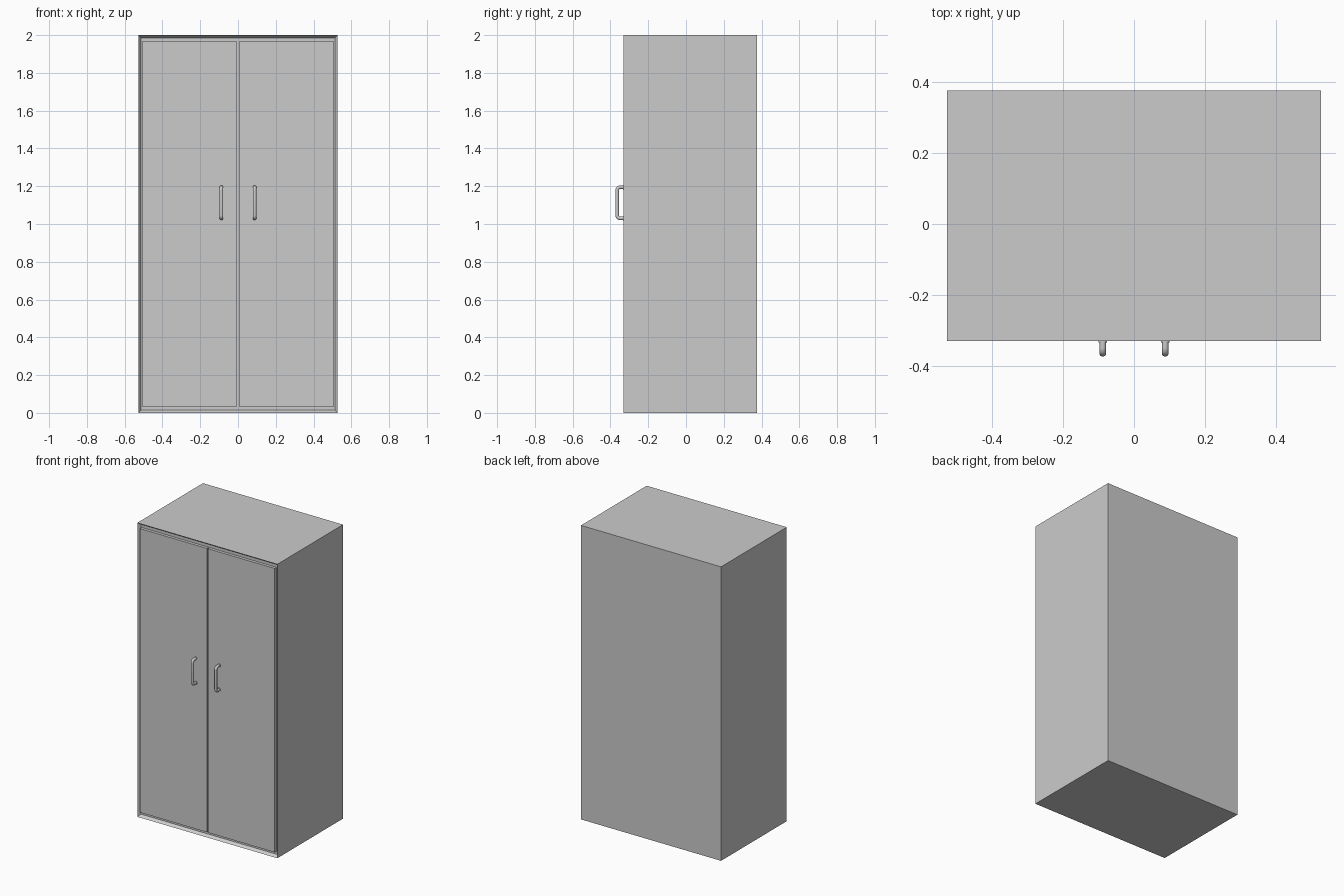
import bpy, bmesh, math
from mathutils import Vector

if "Cube" in bpy.data.objects:
    bpy.data.objects.remove(bpy.data.objects["Cube"])

W, FRONT, BACK, H = 0.527, -0.33, 0.376, 2.0   # half width, front y, back y, height
RIM, RECESS = 0.02, 0.02                       # frame thickness, door thickness
HANDLE_X, Z_LOW, Z_HIGH = 0.088, 1.03, 1.195


def add_object(name, bm):
    bmesh.ops.recalc_face_normals(bm, faces=bm.faces)
    mesh = bpy.data.meshes.new(name)
    bm.to_mesh(mesh)
    bm.free()
    obj = bpy.data.objects.new(name, mesh)
    bpy.context.collection.objects.link(obj)
    return obj


def box_bm(lo, hi):
    lo, hi = Vector(lo), Vector(hi)
    bm = bmesh.new()
    bmesh.ops.create_cube(bm, size=1)
    bmesh.ops.scale(bm, vec=hi - lo, verts=bm.verts)
    bmesh.ops.translate(bm, vec=(lo + hi) / 2, verts=bm.verts)
    return bm


def smooth(obj):
    bpy.ops.object.select_all(action='DESELECT')
    obj.select_set(True)
    bpy.context.view_layer.objects.active = obj
    bpy.ops.object.shade_smooth_by_angle(angle=math.radians(40))


# Cabinet body with a shallow front recess for the doors
bm = box_bm((-W, FRONT, 0), (W, BACK, H))
front = min(bm.faces, key=lambda f: f.calc_center_median().y)
bmesh.ops.inset_individual(bm, faces=[front], thickness=RIM)
bmesh.ops.translate(bm, vec=(0, RECESS, 0), verts=front.verts)
add_object("cabinet_body", bm)


def handle(name, x):
    # Round bar bent to a bracket, with curved corners
    y_out, r = FRONT - 0.0345, 0.016
    pts = [(x, FRONT + 0.004, Z_HIGH)]
    for cz, start in ((Z_HIGH - r, 90), (Z_LOW + r, 180)):
        for i in range(7):
            a = math.radians(start + 15 * i)
            pts.append((x, y_out + r + r * math.cos(a), cz + r * math.sin(a)))
    pts.append((x, FRONT + 0.004, Z_LOW))
    curve = bpy.data.curves.new(name, 'CURVE')
    curve.dimensions = '3D'
    curve.bevel_depth = 0.0095
    curve.bevel_resolution = 4
    curve.use_fill_caps = True
    spline = curve.splines.new('POLY')
    spline.points.add(len(pts) - 1)
    for p, co in zip(spline.points, pts):
        p.co = (*co, 1)
    obj = bpy.data.objects.new(name, curve)
    bpy.context.collection.objects.link(obj)
    bpy.ops.object.select_all(action='DESELECT')
    obj.select_set(True)
    bpy.context.view_layer.objects.active = obj
    bpy.ops.object.convert(target='MESH')
    smooth(bpy.context.view_layer.objects.active)


def flange(name, x, z):
    # Thin mounting disc on the door face
    bm = bmesh.new()
    bmesh.ops.create_cone(bm, cap_ends=True, segments=20,
                          radius1=0.0125, radius2=0.0125, depth=0.006)
    for v in bm.verts:
        v.co = Vector((x + v.co.x, FRONT - 0.001 + v.co.z, z + v.co.y))
    smooth(add_object(name, bm))


# Doors, handles and mounting discs on both sides
for side, s in (("left", -1), ("right", 1)):
    xs = sorted((s * 0.004, s * (W - RIM)))
    add_object(side + "_door", box_bm((xs[0], FRONT, 0.035),
                                      (xs[1], FRONT + RECESS, H - 0.034)))
    handle(side + "_handle", s * HANDLE_X)
    flange(side + "_upper_flange", s * HANDLE_X, Z_HIGH)
    flange(side + "_lower_flange", s * HANDLE_X, Z_LOW)
